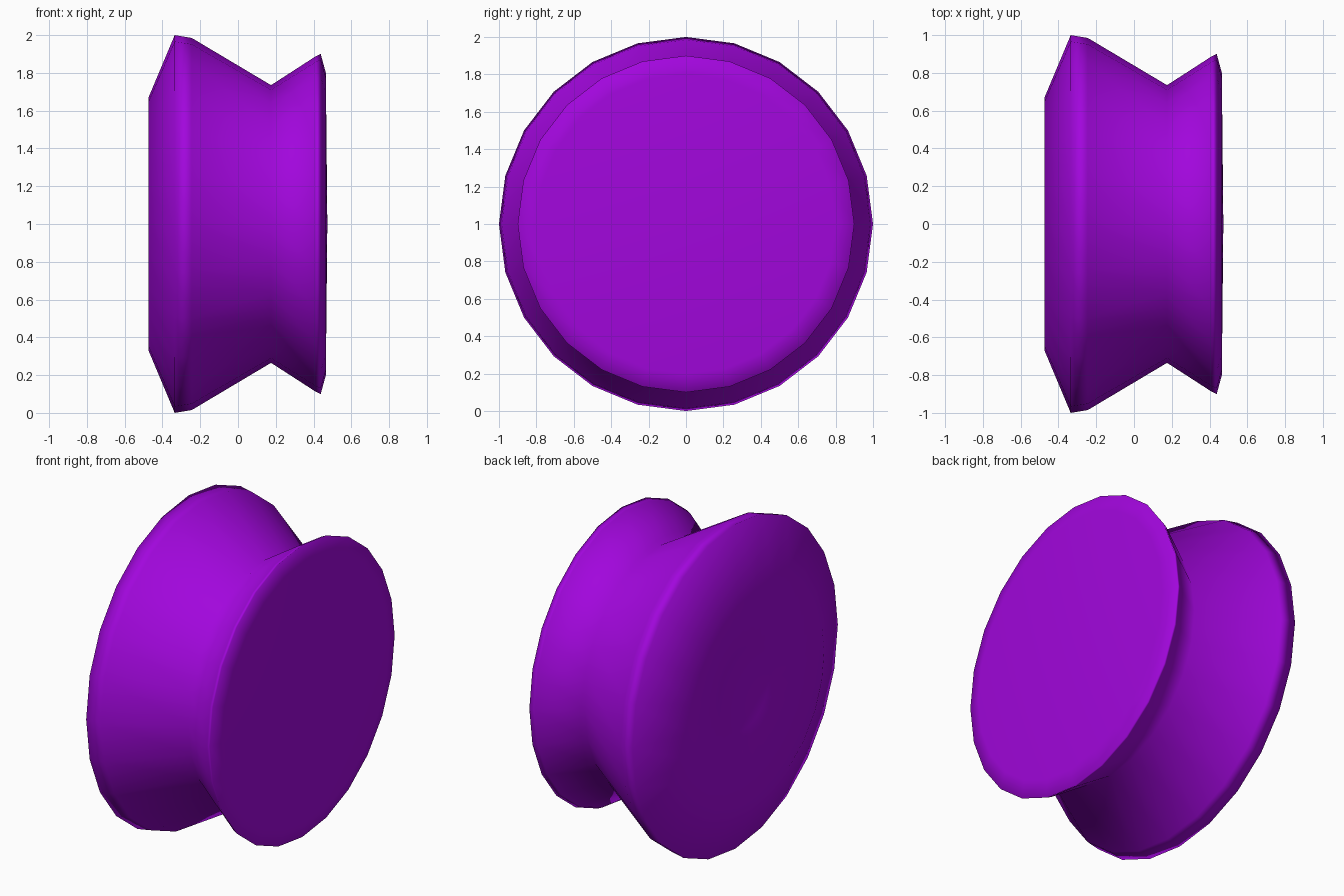
import bpy
import bmesh
from math import radians
from mathutils import Vector

cube = bpy.data.objects.get("Cube")
if cube:
    bpy.data.objects.remove(cube)

SIDES = 24
CENTRE = Vector((0, 0, 1))

# Purple plastic
purple = bpy.data.materials.new("purple")
purple.use_nodes = True
colour = (0.36, 0.002, 0.72, 1)
purple.diffuse_color = colour
purple.node_tree.nodes["Principled BSDF"].inputs["Base Color"].default_value = colour

# Half section along x, as (x, radius): dished hub, wide flange, groove, narrow flange
profile = [(-0.388, 0), (-0.395, 0.25), (-0.475, 0.667),
           (-0.335, 1.0), (-0.245, 0.985), (0.175, 0.735),
           (0.41, 0.887), (0.438, 0.9), (0.465, 0.8), (0.473, 0)]

# Turn the section around the x axis
bm = bmesh.new()
verts = [bm.verts.new(CENTRE + Vector((x, 0, r))) for x, r in profile]
edges = [bm.edges.new(pair) for pair in zip(verts, verts[1:])]
bmesh.ops.spin(bm, geom=verts + edges, cent=CENTRE, axis=(1, 0, 0),
               angle=radians(360), steps=SIDES, use_duplicate=False)
bmesh.ops.remove_doubles(bm, verts=bm.verts, dist=0.0005)
bmesh.ops.recalc_face_normals(bm, faces=bm.faces)
for face in bm.faces:
    face.smooth = True

mesh = bpy.data.meshes.new("grooved_wheel")
bm.to_mesh(mesh)
bm.free()
mesh.materials.append(purple)
wheel = bpy.data.objects.new("grooved_wheel", mesh)
bpy.context.collection.objects.link(wheel)

# Let the broad faces dominate the smooth shading at the rims
weighted = wheel.modifiers.new("weighted_normals", "WEIGHTED_NORMAL")
weighted.mode = "FACE_AREA"
